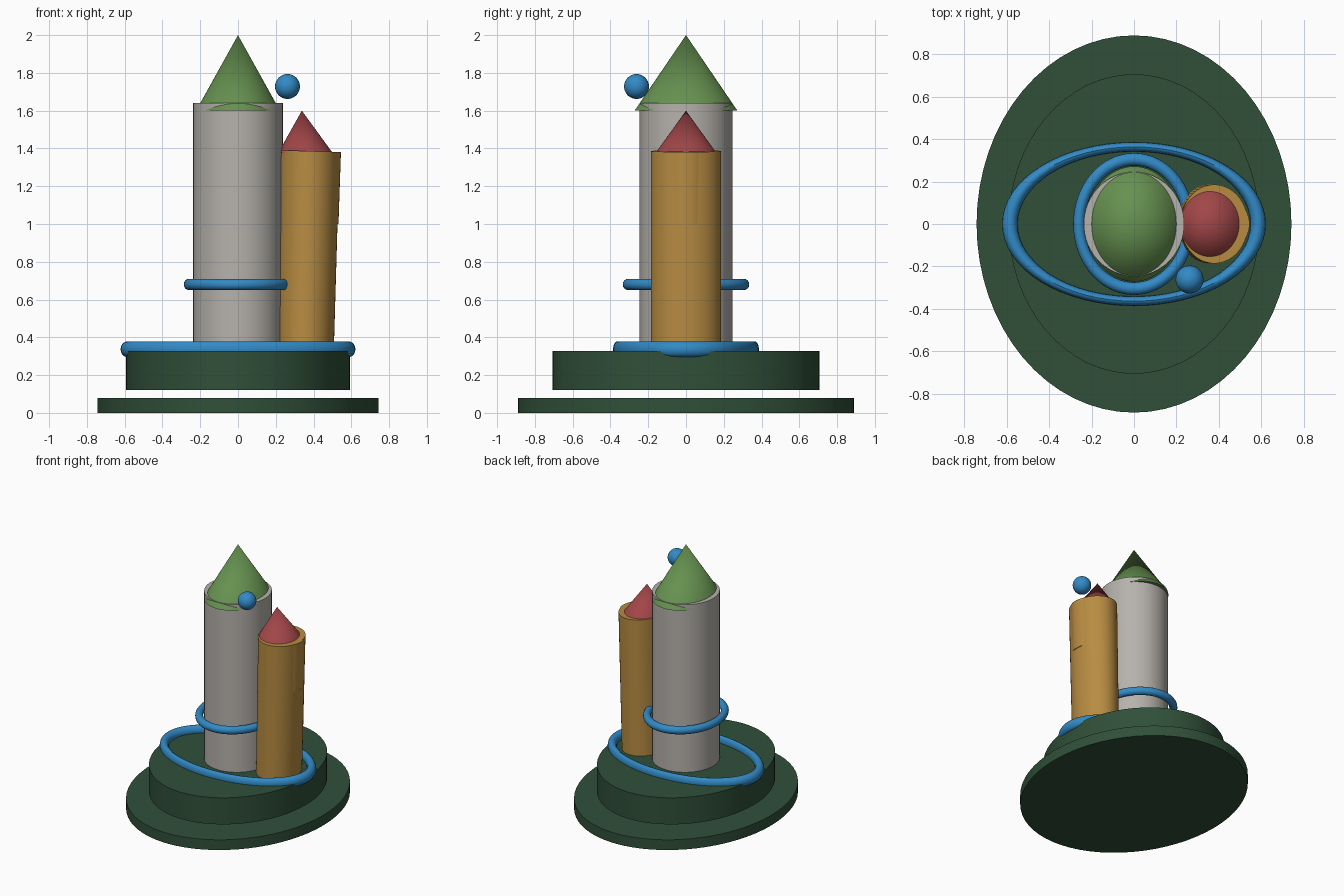
import bpy, bmesh, math
from mathutils import Vector

if "Cube" in bpy.data.objects:
    bpy.data.objects.remove(bpy.data.objects["Cube"])


def material(name, r, g, b):
    def lin(c):
        c /= 255
        return c / 12.92 if c <= 0.04045 else ((c + 0.055) / 1.055) ** 2.4
    m = bpy.data.materials.new(name)
    m.diffuse_color = (lin(r), lin(g), lin(b), 1)
    m.use_nodes = True
    m.node_tree.nodes["Principled BSDF"].inputs["Base Color"].default_value = m.diffuse_color
    return m


DARK = material("dark_green", 48, 80, 57)
GREY = material("warm_grey", 182, 178, 172)
GREEN = material("leaf_green", 102, 145, 80)
GOLD = material("gold", 184, 140, 66)
RED = material("brick_red", 162, 70, 72)
BLUE = material("blue", 50, 138, 198)


def finish(name, bm, mat):
    bmesh.ops.recalc_face_normals(bm, faces=bm.faces)
    me = bpy.data.meshes.new(name)
    bm.to_mesh(me)
    bm.free()
    me.materials.append(mat)
    ob = bpy.data.objects.new(name, me)
    bpy.context.collection.objects.link(ob)
    bpy.ops.object.select_all(action='DESELECT')
    ob.select_set(True)
    bpy.context.view_layer.objects.active = ob
    bpy.ops.object.shade_smooth_by_angle(angle=math.radians(35))
    return ob


def column(name, mat, low, high, tilt=0.0, n=64):
    """Elliptic drum or cone between two (x, z, rx, ry) sections; tilt slopes the top."""
    bm = bmesh.new()
    rings = []
    for i, (x, z, rx, ry) in enumerate((low, high)):
        if rx == 0:
            rings.append([bm.verts.new((x, 0, z))])
            continue
        ring = []
        for k in range(n):
            a = 2 * math.pi * k / n
            dx = rx * math.cos(a)
            ring.append(bm.verts.new((x + dx, ry * math.sin(a), z - i * tilt * dx)))
        rings.append(ring)
        bm.faces.new(ring)
    a, b = rings
    for k in range(n):
        j = (k + 1) % n
        bm.faces.new([a[k], a[j], b[0]] if len(b) == 1 else [a[k], a[j], b[j], b[k]])
    return finish(name, bm, mat)


def hoop(name, mat, z, rx, ry, tx, ty, tz, n=64, m=16):
    """Oval ring with radii rx, ry and a tube stretched along with it."""
    bm = bmesh.new()
    grid = []
    for i in range(n):
        a = 2 * math.pi * i / n
        row = []
        for k in range(m):
            t = 2 * math.pi * k / m
            row.append(bm.verts.new(((rx + tx * math.cos(t)) * math.cos(a),
                                     (ry + ty * math.cos(t)) * math.sin(a),
                                     z + tz * math.sin(t))))
        grid.append(row)
    for i in range(n):
        for k in range(m):
            p, q, l = grid[i], grid[(i + 1) % n], (k + 1) % m
            bm.faces.new((p[k], q[k], q[l], p[l]))
    return finish(name, bm, mat)


# Two separate oval plinths
column("base_plate", DARK, (0, 0, 0.743, 0.89), (0, 0.08, 0.743, 0.89))
column("plinth", DARK, (0, 0.12, 0.592, 0.707), (0, 0.328, 0.592, 0.707))

# Main tower with its pointed roof
column("main_tower", GREY, (0, 0.32, 0.237, 0.246), (0, 1.64, 0.237, 0.246))
column("main_roof", GREEN, (0, 1.6, 0.222, 0.272), (0, 2.0, 0, 0))

# Leaning side tower with a slight overhang above mid-height
column("side_tower", GOLD, (0.356, 0.32, 0.151, 0.186), (0.379, 1.386, 0.159, 0.186), 0.03)
column("side_tower_overhang", GOLD, (0.390, 1.0, 0.142, 0.14), (0.400, 1.385, 0.145, 0.14), 0.03)
column("side_roof", RED, (0.357, 1.375, 0.145, 0.162), (0.338, 1.6, 0, 0), 0)

# Blue rings and ball
hoop("plinth_ring", BLUE, 0.337, 0.586, 0.364, 0.036, 0.022, 0.042)
hoop("tower_ring", BLUE, 0.68, 0.260, 0.305, 0.027, 0.030, 0.030)
ball = bmesh.new()
bmesh.ops.create_uvsphere(ball, u_segments=32, v_segments=16, radius=0.066)
bmesh.ops.translate(ball, verts=ball.verts, vec=Vector((0.262, -0.262, 1.728)))
finish("ball", ball, BLUE)
